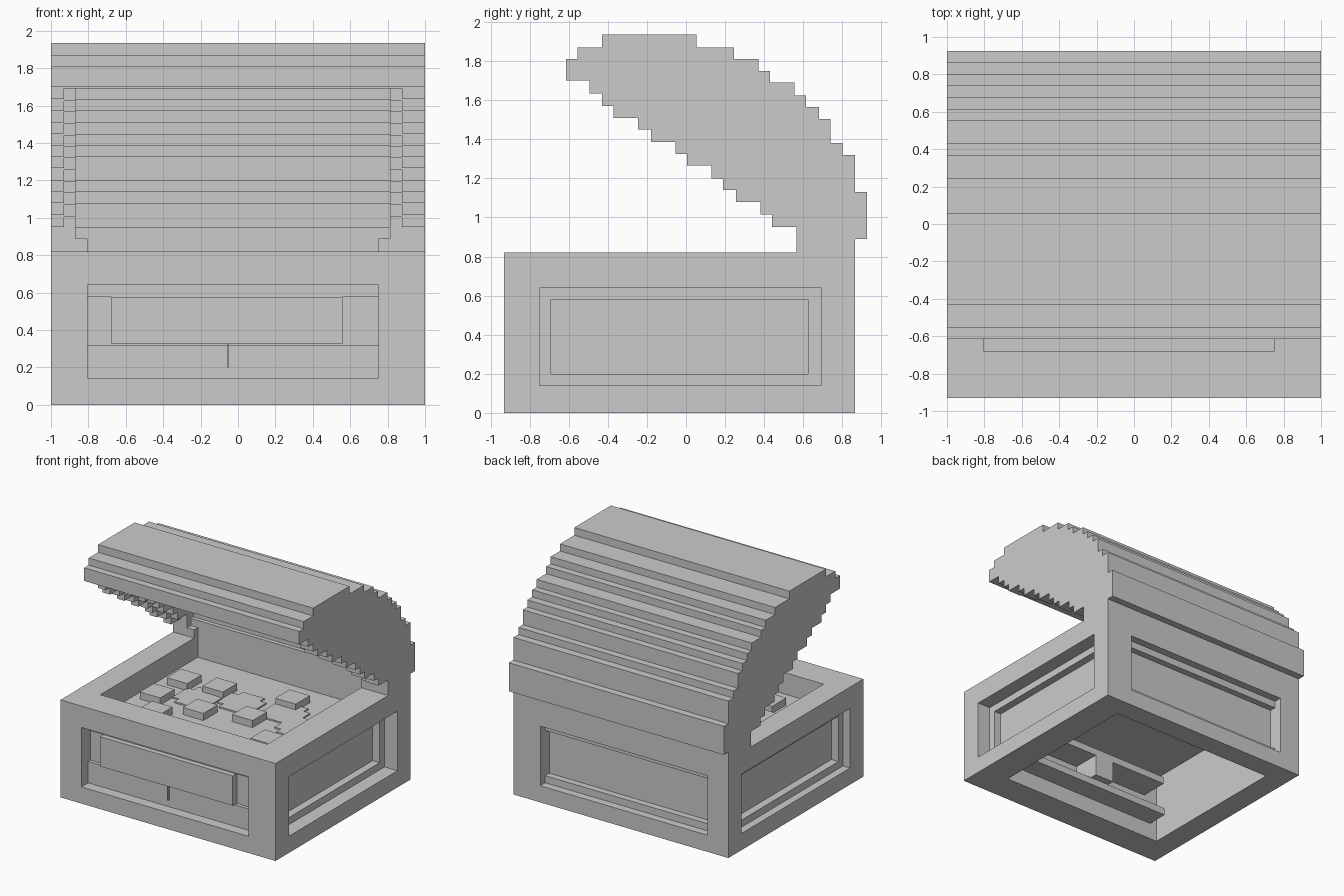
import bpy, bmesh

if "Cube" in bpy.data.objects:
    bpy.data.objects.remove(bpy.data.objects["Cube"])

def prism(name, x0, x1, pts):
    """Extrude a (y, z) outline along x."""
    bm = bmesh.new()
    face = bm.faces.new([bm.verts.new((x0, y, z)) for y, z in pts])
    ext = bmesh.ops.extrude_face_region(bm, geom=[face])
    vs = [g for g in ext["geom"] if isinstance(g, bmesh.types.BMVert)]
    bmesh.ops.translate(bm, verts=vs, vec=(x1 - x0, 0, 0))
    bmesh.ops.recalc_face_normals(bm, faces=bm.faces)
    me = bpy.data.meshes.new(name)
    bm.to_mesh(me)
    bm.free()
    ob = bpy.data.objects.new(name, me)
    bpy.context.collection.objects.link(ob)
    return ob

def box(name, x0, x1, y0, y1, z0, z1):
    return prism(name, x0, x1, [(y0, z0), (y1, z0), (y1, z1), (y0, z1)])

def boolean(ob, other, op="DIFFERENCE"):
    mod = ob.modifiers.new("bool", "BOOLEAN")
    mod.operation, mod.solver, mod.object = op, "EXACT", other
    bpy.context.view_layer.objects.active = ob
    bpy.ops.object.modifier_apply(modifier=mod.name)
    bpy.data.objects.remove(other, do_unlink=True)

def stair(y, steps):
    out = []
    for y1, z in steps:
        out += [(y, z), (y1, z)]
        y = y1
    return out

# Chest body with raised back rim
body = prism("chest_body", -1, 1, [(-.93, 0), (.865, 0), (.865, .89), (.565, .89),
                                   (.565, .82), (-.93, .82)])
cuts = [
    (-.805, .75, -.68, .615, .64, .82),      # top opening
    (-.805, .75, -.68, .685, -.1, .58),      # hollow underside
    (-.805, .75, -1.0, -.81, .14, .64),      # front panel
    (-.805, .75, .80, 1.0, .14, .64),        # back panel, outer step
    (-.805, .75, .745, .9, .20, .58),        # back panel, inner step
    (.88, 1.1, -.75, .69, .14, .64),         # right panel, two steps
    (.815, 1.0, -.69, .625, .20, .58),
    (-1.1, -.935, -.75, .69, .14, .64),      # left panel, two steps
    (-1.0, -.87, -.69, .625, .20, .58),
    (-.805, .75, .5, .615, .8, 1.0),         # gap in the raised rim
]
for c in cuts:
    boolean(body, box("cutter", *c))

# Front plate, lintel, ledge and keyhole bar
box("front_plate", -.675, .56, -.87, -.80, .325, .575)
box("front_lintel", -.805, .75, -.83, -.80, .577, .64)
box("front_ledge", -.805, .75, -.84, -.80, .14, .32)
box("key_slot", -.06, -.05, -.86, -.83, .20, .33)

# Braces behind the front wall
box("inner_brace_low", -.74, .62, -.69, -.50, .14, .20)
box("inner_brace_high", -.68, .55, -.69, -.44, .38, .44)
box("inner_lock_block", -.15, .03, -.69, -.44, .20, .38)

# Stepped lid
top = stair(-.43, [(.055, 1.935), (.245, 1.87), (.37, 1.81), (.43, 1.75), (.555, 1.69),
                   (.615, 1.625), (.68, 1.565), (.74, 1.505), (.80, 1.38), (.865, 1.32),
                   (.925, 1.13)])
under = stair(-.615, [(-.495, 1.70), (-.43, 1.635), (-.37, 1.57), (-.245, 1.51), (-.18, 1.45),
                      (-.055, 1.385), (.005, 1.325), (.13, 1.265), (.19, 1.20), (.255, 1.14),
                      (.38, 1.08), (.44, 1.015), (.565, .95), (.925, .89)])
front = [(-.615, 1.81), (-.555, 1.81), (-.555, 1.87), (-.43, 1.87)]
lid = prism("chest_lid", -1, 1, front + top + under[::-1])

# Hollow of the lid, then the notched inner rim
hollow = [(-.43, 1.755)] + [(y - .18, z - .18) for y, z in top[1:-2]]
hollow += [(.685, 1.075), (.65, 1.075), (.65, .95), (.615, .95), (.615, .7), (-.43, .7)]
boolean(lid, prism("cutter", -.87, .813, hollow))
teeth = [(y, z + .055) for y, z in under[2:-2]] + [(.565, .7), (-.495, .7)]
boolean(lid, prism("cutter", -.93, .877, teeth))

# Loose treasure: flat tiles with a few raised blocks on the inner floor
tiles = [(-.64, -.16, 1), (-.62, .17, 1), (-.31, .20, 1), (-.21, -.20, 1), (-.47, -.43, 1),
         (.27, .34, 1), (.17, -.09, 1), (.53, -.36, 1), (.57, 0, 0), (-.05, .12, 0),
         (-.38, .0, 0), (.33, .16, 0)]
for i, (x, y, raised) in enumerate(tiles):
    if raised:
        box(f"treasure_block_{i}", x - .095, x + .095, y - .095, y + .095, .63, .70)
    else:
        tile = box(f"treasure_tile_{i}", x - .16, x + .16, y - .1, y + .1, .63, .652)
        boolean(tile, box("arm", x - .1, x + .1, y - .16, y + .16, .63, .652), "UNION")
